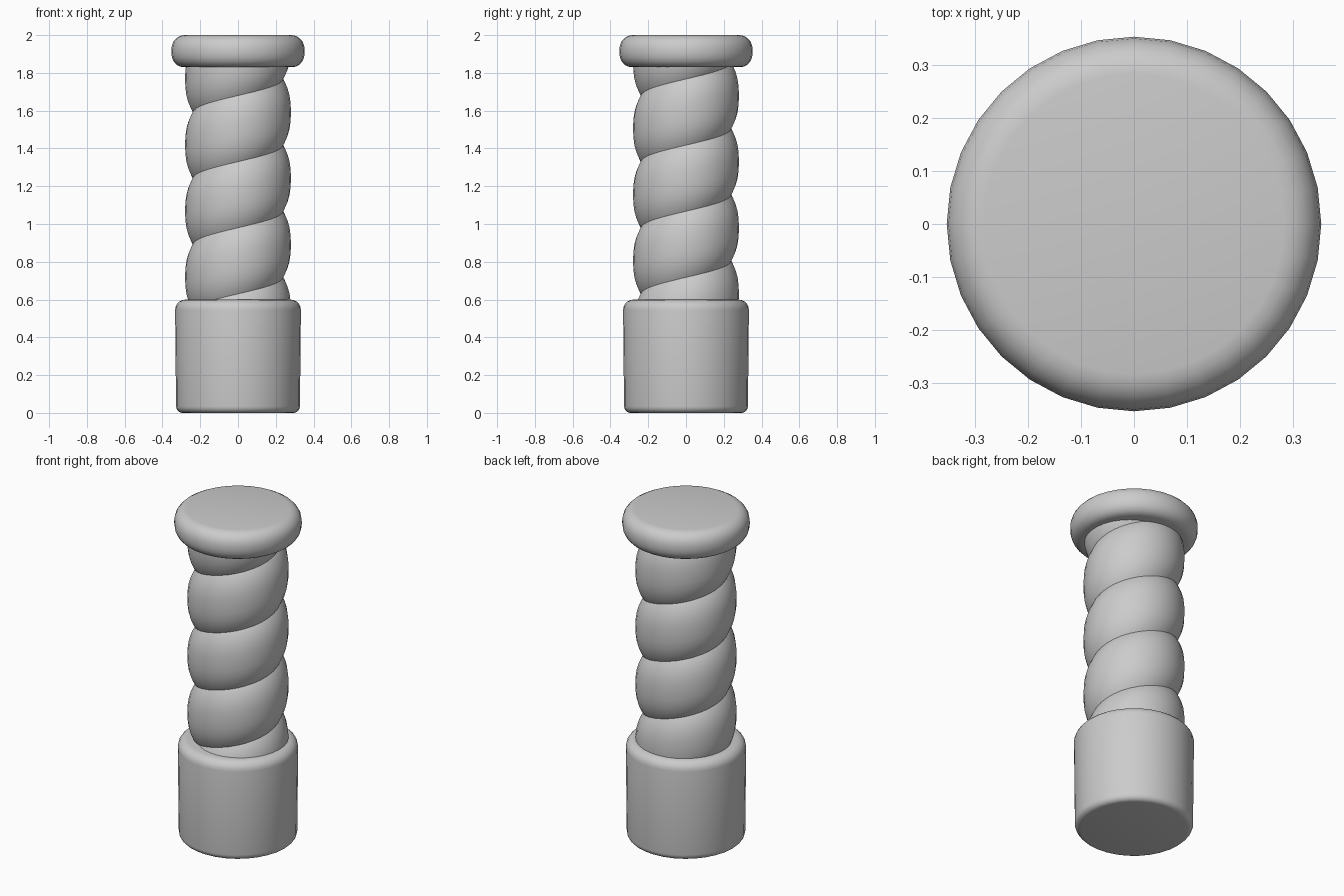
import bpy, bmesh, math

cube = bpy.data.objects.get("Cube")
if cube:
    bpy.data.objects.remove(cube)

SIDES = 32

grey = bpy.data.materials.new("plain_grey")
grey.use_nodes = True
grey.diffuse_color = (0.6, 0.6, 0.6, 1)
grey.node_tree.nodes["Principled BSDF"].inputs["Base Color"].default_value = (0.6, 0.6, 0.6, 1)


def finish(name, bm, sharp_angle):
    """Turn a bmesh into a smooth-shaded grey object."""
    mesh = bpy.data.meshes.new(name)
    bm.to_mesh(mesh)
    bm.free()
    mesh.materials.append(grey)
    obj = bpy.data.objects.new(name, mesh)
    bpy.context.collection.objects.link(obj)
    bpy.ops.object.select_all(action="DESELECT")
    obj.select_set(True)
    bpy.context.view_layer.objects.active = obj
    bpy.ops.object.shade_smooth_by_angle(angle=math.radians(sharp_angle))


def corner(r, z, width, height, start, steps=5):
    """Quarter-ellipse points around a centre, for a rounded rim."""
    angles = [math.radians(start + 90 * i / steps) for i in range(steps + 1)]
    return [(r + width * math.cos(a), z + height * math.sin(a)) for a in angles]


def lathe(name, profile):
    """Revolve a bottom-to-top profile and close both ends with flat discs."""
    bm = bmesh.new()
    rings = []
    for r, z in profile:
        rings.append([bm.verts.new((r * math.cos(math.tau * i / SIDES),
                                    r * math.sin(math.tau * i / SIDES), z))
                      for i in range(SIDES)])
    for low, high in zip(rings, rings[1:]):
        for i in range(SIDES):
            j = (i + 1) % SIDES
            bm.faces.new((low[i], low[j], high[j], high[i]))
    bm.faces.new(rings[0][::-1])
    bm.faces.new(rings[-1])
    finish(name, bm, 40)


# Cylindrical base with softened rims
lathe("base", corner(0.295, 0.035, 0.033, 0.035, -90) + corner(0.278, 0.545, 0.055, 0.055, 0))

# Rounded cap disc
lathe("cap", corner(0.288, 1.905, 0.065, 0.075, -90) + corner(0.283, 1.925, 0.07, 0.075, 0))

# Twisted shaft: one bulging coil swept up a helix, trimmed inside base and cap
PITCH, TURNS, ROWS = 0.35, 6, 12
GROOVE_R, BULGE, START_Z = 0.238, 0.042, 0.28

bm = bmesh.new()
columns = []
for step in range(SIDES * TURNS + 1):
    turn = step / SIDES
    angle = math.tau * turn - math.pi / 2
    column = []
    for row in range(ROWS + 1):
        t = -math.cos(math.pi * row / ROWS)
        r = GROOVE_R + BULGE * (1 - abs(t) ** 2.6)
        z = START_Z + PITCH * (turn + (t + 1) / 2 - 1)
        column.append(bm.verts.new((r * math.cos(angle), r * math.sin(angle), z)))
    columns.append(column)
for a, b in zip(columns, columns[1:]):
    for row in range(ROWS):
        bm.faces.new((a[row], b[row], b[row + 1], a[row + 1]))
bmesh.ops.remove_doubles(bm, verts=bm.verts, dist=0.0005)

for height, normal in ((0.55, -1), (1.9, 1)):
    bmesh.ops.bisect_plane(bm, geom=bm.verts[:] + bm.edges[:] + bm.faces[:],
                           plane_co=(0, 0, height), plane_no=(0, 0, normal),
                           clear_outer=True)
finish("twisted_shaft", bm, 35)
